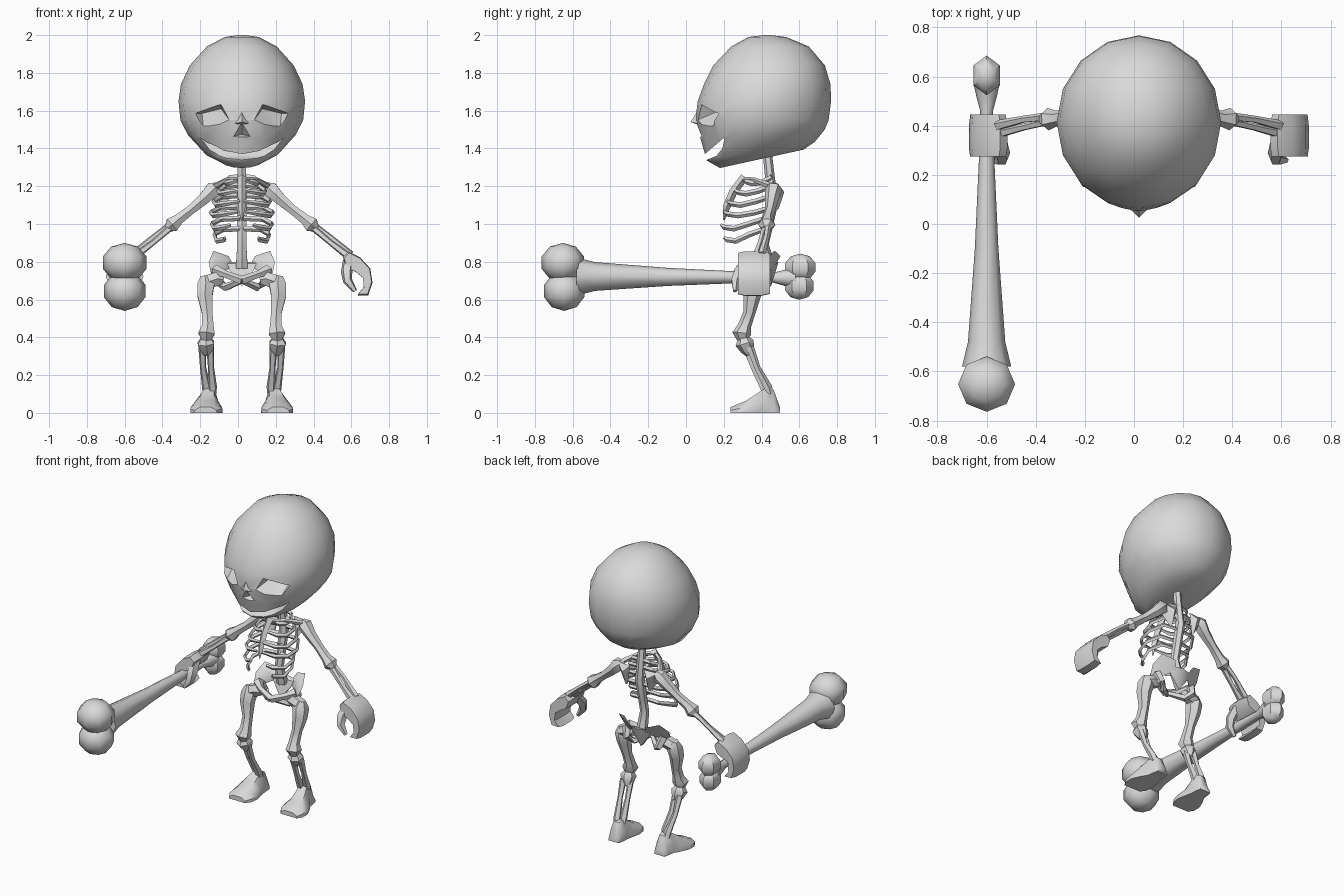
import bpy, bmesh, math
from mathutils import Vector

CX = 0.02  # body symmetry line
bone = bpy.data.materials.new("bone_grey")
bone.diffuse_color = (0.7, 0.7, 0.7, 1)


def finish(name, bm):
    bmesh.ops.recalc_face_normals(bm, faces=bm.faces)
    me = bpy.data.meshes.new(name)
    bm.to_mesh(me)
    bm.free()
    me.materials.append(bone)
    ob = bpy.data.objects.new(name, me)
    bpy.context.collection.objects.link(ob)
    return ob


def loft(name, rings):
    """Skin a list of equal-length point rings and cap both ends."""
    bm = bmesh.new()
    vs = [[bm.verts.new(p) for p in r] for r in rings]
    n = len(rings[0])
    for a, b in zip(vs, vs[1:]):
        for i in range(n):
            j = (i + 1) % n
            bm.faces.new((a[i], a[j], b[j], b[i]))
    bm.faces.new(vs[0])
    bm.faces.new(vs[-1])
    return finish(name, bm)


def tube(name, pts, sides=6, ref=(0, 1, 0), flat=1.0):
    """Bone along points (x, y, z, radius); flat scales the cross direction."""
    P = [Vector(p[:3]) for p in pts]
    rings = []
    for i, p in enumerate(P):
        t = (P[min(i + 1, len(P) - 1)] - P[max(i - 1, 0)]).normalized()
        u = Vector(ref)
        u = (u - t * u.dot(t)).normalized()
        v = t.cross(u)
        r = pts[i][3]
        rings.append([p + r * (math.cos(a) * u + flat * math.sin(a) * v)
                      for a in (2 * math.pi * k / sides for k in range(sides))])
    return loft(name, rings)


def hull(name, pts):
    bm = bmesh.new()
    for p in pts:
        bm.verts.new(p)
    bmesh.ops.convex_hull(bm, input=bm.verts)
    return finish(name, bm)


def side(s, pts):
    """Turn (distance from centre, ...) points into left or right points."""
    return [(CX + s * p[0],) + tuple(p[1:]) for p in pts]


def lobe(name, c, r, seg=8, rings=5):
    bm = bmesh.new()
    bmesh.ops.create_uvsphere(bm, u_segments=seg, v_segments=rings, radius=1)
    for v in bm.verts:
        v.co = Vector((c[k] + v.co[k] * r[k] for k in range(3)))
    return finish(name, bm)


# Skull: stacked ovals (z, front y, back y, half width, tilt)
levels = [(1.345, .18, .62, .12, .22), (1.385, .11, .68, .205, .17),
          (1.47, .08, .735, .285, .09), (1.55, .05, .755, .325, 0),
          (1.65, .062, .768, .335, 0), (1.74, .095, .765, .322, 0),
          (1.84, .145, .735, .275, 0), (1.94, .24, .65, .185, 0),
          (1.99, .33, .53, .09, 0)]
rings = []
for z, f, b, w, tilt in levels:
    ring = []
    for k in range(16):
        a = 2 * math.pi * k / 16
        y = (f + b) / 2 + (b - f) / 2 * math.sin(a)
        ring.append((CX + w * math.cos(a), y, z + tilt * (y - .4)))
    rings.append(ring)
rings.append([(CX + .02 * math.cos(k * math.pi / 8), .43 + .02 * math.sin(k * math.pi / 8), 2.0)
              for k in range(16)])
skull = loft("skull", rings)

# Eye sockets, nose hole and mouth are carved out of the skull
cutters = []
for s in (-1, 1):
    front = side(s, [(.265, -.1, 1.585), (.11, -.1, 1.635), (.06, -.1, 1.55), (.2, -.1, 1.485)])
    mid = side(s, [(.265, .14, 1.585), (.11, .07, 1.635), (.065, .06, 1.55), (.2, .10, 1.485)])
    deep = side(s, [(.21, .235, 1.585), (.11, .20, 1.61)])
    cutters.append(hull("eye_cutter", front + mid + deep))
cutters.append(hull("nose_cutter", [(CX, .0, 1.54), (CX - .06, .0, 1.455), (CX + .06, .0, 1.455),
                                    (CX, .05, 1.54), (CX - .055, .075, 1.46), (CX + .055, .075, 1.46),
                                    (CX, .12, 1.475)]))
mouth = [(.205, 1.46), (.09, 1.362), (-.05, 1.30), (-.05, 1.25), (.105, 1.338), (.16, 1.36), (.193, 1.40)]
cutters.append(loft("mouth_cutter", [[(x, y, z) for y, z in mouth] for x in (-.5, .54)]))
for c in cutters:
    m = skull.modifiers.new("carve", 'BOOLEAN')
    m.operation, m.object, m.solver = 'DIFFERENCE', c, 'EXACT'
    bpy.context.view_layer.objects.active = skull
    bpy.ops.object.modifier_apply(modifier=m.name)
    bpy.data.objects.remove(c)
hull("nose_bridge", [(CX, .025, 1.54), (CX, .066, 1.61), (CX - .045, .07, 1.53),
                     (CX + .045, .07, 1.53), (CX, .08, 1.52)])

# Spine, breastbone and sacrum
tube("spine", [(CX, .43, 1.38, .024), (CX, .445, 1.24, .026), (CX, .46, 1.12, .03),
               (CX, .43, .98, .028), (CX, .41, .89, .028), (CX, .44, .77, .036)])
tube("breastbone", [(CX, .31, 1.25, .022), (CX, .25, 1.17, .022), (CX, .215, 1.09, .02),
                    (CX, .2, 1.02, .004)], 4)
hull("sacrum", [(CX - .09, .45, .79), (CX + .09, .45, .79), (CX, .42, .67), (CX, .49, .80),
                (CX, .45, .67), (CX - .07, .47, .80), (CX + .07, .47, .80)])

# Ribs (back z, front z, half width, front y, front end)
ribs = [(1.25, 1.235, .09, .31, .01), (1.205, 1.18, .125, .26, .01),
        (1.15, 1.12, .15, .22, .01), (1.09, 1.065, .165, .20, .02),
        (1.03, .995, .16, .185, .06), (.975, .93, .145, .20, .09)]

for s in (-1, 1):
    for zb, zf, w, yf, end in ribs:
        yb = .45 - .04 * (zb < 1.05)
        d = yb - yf
        tube("rib", side(s, [(.01, yb, zb, .014), (w * .7, yb - .02 * d, zb - .005, .014),
                             (w, yb - .35 * d, zb - .03, .015), (w * .92, yb - .7 * d, zf - .02, .015),
                             (max(end, w * .6), yf + .07 * d, zf - .012, .014), (end, yf, zf, .009)]),
             4, (0, 0, 1), .7)

    # Shoulder girdle
    tube("collarbone", side(s, [(.02, .31, 1.235, .014), (.08, .36, 1.235, .012),
                                (.14, .45, 1.2, .018)]), 5, (0, 0, 1))
    hull("shoulder_blade", side(s, [(.05, .49, 1.21), (.155, .48, 1.21), (.15, .45, 1.16),
                                    (.085, .47, 1.07), (.09, .52, 1.17), (.085, .49, 1.08)]))

    # Arm
    tube("upper_arm", side(s, [(.125, .47, 1.205, .02), (.15, .465, 1.185, .046), (.2, .455, 1.135, .036),
                               (.27, .445, 1.075, .028), (.335, .43, 1.025, .032),
                               (.37, .427, .995, .046), (.395, .425, .975, .022)]))
    for dy, dz in ((.016, .014), (-.016, -.014)):
        tube("forearm_bone", side(s, [(.375, .427 + dy * .6, .99 + dz * .6, .018),
                                      (.47, .41 + dy, .915 + dz, .015),
                                      (.575, .385 + dy, .83 + dz * .6, .022)]), 5)

    # Hand: a cupped profile swept from front to back, plus a thumb
    cup = [(.555, .825), (.585, .855), (.645, .825), (.70, .765), (.712, .69), (.69, .622), (.635, .62),
           (.668, .66), (.662, .715), (.625, .745), (.575, .77)]
    cup = [(h - CX, z) for h, z in cup]
    hc, zc = .625, .74
    loft("hand", [side(s, [(hc + (h - hc) * k, y, zc + (z - zc) * k) for h, z in cup])
                  for y, k in ((.275, .93), (.31, 1), (.40, 1), (.445, .92))])
    tube("thumb", side(s, [(.565, .33, .81, .03), (.555, .28, .75, .032), (.56, .262, .70, .026),
                           (.60, .26, .645, .012)]), 5)

    # Pelvis half: hip blade and lower loop
    hull("hip_blade", side(s, [(.04, .47, .775), (.07, .50, .83), (.15, .47, .858), (.175, .41, .80),
                               (.165, .375, .745), (.13, .40, .73), (.13, .44, .835), (.06, .45, .77)]))
    tube("pubic_bone", side(s, [(.14, .385, .755, .032), (.09, .345, .735, .02),
                                (.0, .325, .70, .024)]), 5, (0, 0, 1))
    tube("seat_bone", side(s, [(.135, .40, .75, .03), (.12, .43, .69, .024), (.085, .40, .665, .022),
                               (.0, .33, .70, .016)]), 5, (1, 0.3, 0.5))

    # Leg
    tube("hip_ball", side(s, [(.10, .38, .705, .028), (.13, .375, .71, .042), (.19, .37, .69, .042),
                              (.215, .37, .68, .025)]), 6)
    tube("thigh_bone", side(s, [(.195, .37, .725, .026), (.19, .365, .68, .052), (.195, .35, .62, .046),
                                (.183, .335, .53, .032), (.18, .31, .46, .035),
                                (.187, .295, .42, .05), (.187, .30, .388, .03)]))
    tube("shin_knob", side(s, [(.19, .305, .395, .032), (.19, .31, .37, .05), (.185, .325, .335, .038),
                               (.18, .335, .31, .022)]))
    for dh, dy in ((-.02, -.008), (.022, .012)):
        tube("shin_bone", side(s, [(.187 + dh, .325 + dy, .35, .022), (.183 + dh, .365 + dy, .24, .017),
                                   (.17 + dh * .8, .42 + dy, .135, .024), (.17 + dh * .7, .43 + dy, .10, .022)]), 5)

    # Foot: rounded section swept from toe to heel (y, half width, height, centre)
    foot = [(.235, .06, .03, .192), (.27, .082, .045, .19), (.32, .085, .065, .187), (.38, .066, .105, .18),
            (.42, .05, .132, .172), (.465, .045, .12, .17), (.497, .038, .03, .17)]
    sect = [(-1, 0), (1, 0), (.98, .45), (.5, 1), (-.5, 1), (-.98, .45)]
    loft("foot", [side(s, [(c + a * w, y, b * h) for a, b in sect]) for y, w, h, c in foot])

# Big bone club held in one hand
X = -.60
tube("club_shaft", [(X, .58, .715, .055), (X, .52, .715, .042), (X, .46, .716, .026), (X, .25, .718, .032),
                    (X, -.1, .72, .048), (X, -.48, .722, .076), (X, -.58, .722, .10)], 8, (0, 0, 1))
lobe("club_big_lobe_top", (X, -.652, .795), (.122, .118, .105))
lobe("club_big_lobe_bottom", (X, -.645, .645), (.116, .112, .105))
lobe("club_small_lobe_top", (X, .605, .77), (.066, .085, .073), 6)
lobe("club_small_lobe_bottom", (X, .60, .672), (.064, .08, .073), 6)

# Smooth shading with crisp creases
for ob in bpy.context.scene.objects:
    ob.select_set(True)
bpy.context.view_layer.objects.active = skull
bpy.ops.object.shade_smooth_by_angle(angle=math.radians(45))
